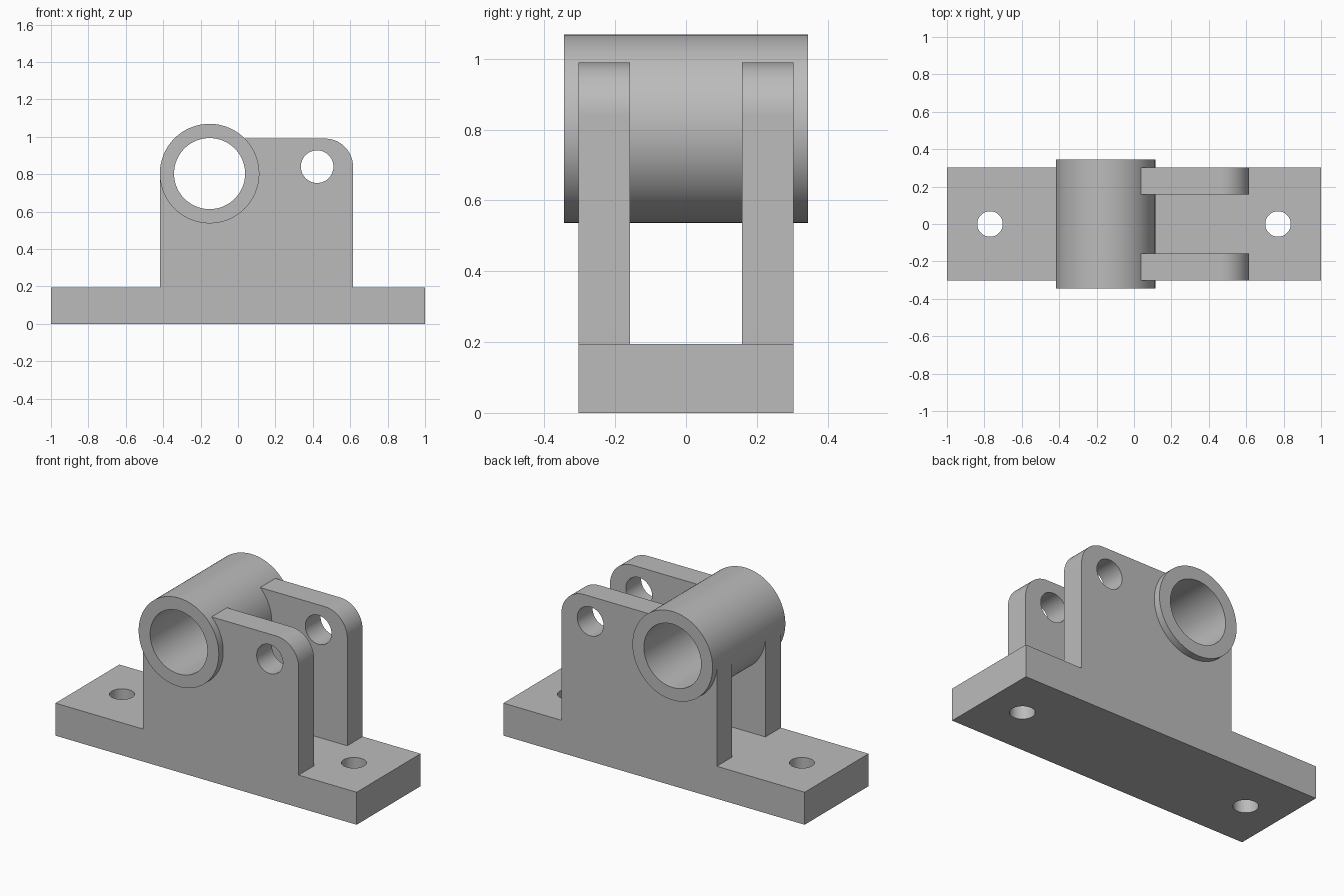
import bpy
import bmesh
from math import cos, sin, pi, radians

cube = bpy.data.objects.get("Cube")
if cube:
    bpy.data.objects.remove(cube, do_unlink=True)

steel = bpy.data.materials.new("grey_steel")
steel.use_nodes = True
grey = (0.5, 0.5, 0.5, 1)
steel.diffuse_color = grey
steel.node_tree.nodes["Principled BSDF"].inputs["Base Color"].default_value = grey

# Main dimensions
BASE_TOP, HALF_DEPTH = 0.195, 0.303
PLATE_LEFT, PLATE_RIGHT, PLATE_TOP = -0.417, 0.615, 0.99
PLATE_INNER = 0.158
TUBE_X, TUBE_Z, TUBE_R, BORE_R, TUBE_HALF = -0.152, 0.803, 0.266, 0.19, 0.345
CORNER_R = 0.15


def circle(cx, cy, r, start=0.0, sweep=2 * pi, steps=96, closed=True):
    count = steps if closed else steps + 1
    return [(cx + r * cos(start + sweep * i / steps),
             cy + r * sin(start + sweep * i / steps)) for i in range(count)]


def extrude(name, profile, low, high, axis):
    """Extrude a 2D outline along y (outline in xz) or z (outline in xy)."""
    def place(p, d):
        return (p[0], d, p[1]) if axis == "y" else (p[0], p[1], d)
    bm = bmesh.new()
    face = bm.faces.new([bm.verts.new(place(p, low)) for p in profile])
    moved = bmesh.ops.extrude_face_region(bm, geom=[face])["geom"]
    step = (0, high - low, 0) if axis == "y" else (0, 0, high - low)
    bmesh.ops.translate(bm, vec=step,
                        verts=[v for v in moved if isinstance(v, bmesh.types.BMVert)])
    if face.is_valid and len(bm.faces) == len(profile) + 1:
        bm.faces.new([bm.verts[i] for i in range(len(profile))])
    bmesh.ops.recalc_face_normals(bm, faces=bm.faces)
    mesh = bpy.data.meshes.new(name)
    bm.to_mesh(mesh)
    bm.free()
    mesh.materials.append(steel)
    obj = bpy.data.objects.new(name, mesh)
    bpy.context.collection.objects.link(obj)
    return obj


def finish(obj, cutters):
    """Cut the holes, then smooth the round surfaces."""
    bpy.ops.object.select_all(action="DESELECT")
    bpy.context.view_layer.objects.active = obj
    obj.select_set(True)
    for cutter in cutters:
        mod = obj.modifiers.new("hole", "BOOLEAN")
        mod.operation, mod.solver, mod.object = "DIFFERENCE", "EXACT", cutter
        bpy.ops.object.modifier_apply(modifier=mod.name)
        bpy.data.objects.remove(cutter, do_unlink=True)
    bpy.ops.object.shade_smooth_by_angle(angle=radians(30))


# Base slab with two bolt holes
base = extrude("base", [(-1, -HALF_DEPTH), (1, -HALF_DEPTH), (1, HALF_DEPTH), (-1, HALF_DEPTH)],
               0, BASE_TOP, "z")
finish(base, [extrude("bolt_hole_cutter", circle(x, 0, 0.068), -0.1, 0.3, "z")
              for x in (-0.77, 0.77)])

# Two upright plates with a rounded corner and a pin hole, seated in the tube wall
outline = [(PLATE_LEFT, BASE_TOP), (PLATE_RIGHT, BASE_TOP)]
outline += circle(PLATE_RIGHT - CORNER_R, PLATE_TOP - CORNER_R, CORNER_R,
                  sweep=pi / 2, steps=24, closed=False)
outline += [(0, PLATE_TOP), (TUBE_X, TUBE_Z), (PLATE_LEFT, TUBE_Z)]
for name, low, high in (("front_plate", -HALF_DEPTH, -PLATE_INNER),
                        ("back_plate", PLATE_INNER, HALF_DEPTH)):
    plate = extrude(name, outline, low, high, "y")
    finish(plate, [extrude("pin_hole_cutter", circle(0.423, 0.84, 0.087), -1, 1, "y"),
                   extrude("tube_seat_cutter", circle(TUBE_X, TUBE_Z, 0.23), -1, 1, "y")])

# Cross tube
tube = extrude("tube", circle(TUBE_X, TUBE_Z, TUBE_R), -TUBE_HALF, TUBE_HALF, "y")
finish(tube, [extrude("bore_cutter", circle(TUBE_X, TUBE_Z, BORE_R), -1, 1, "y")])
